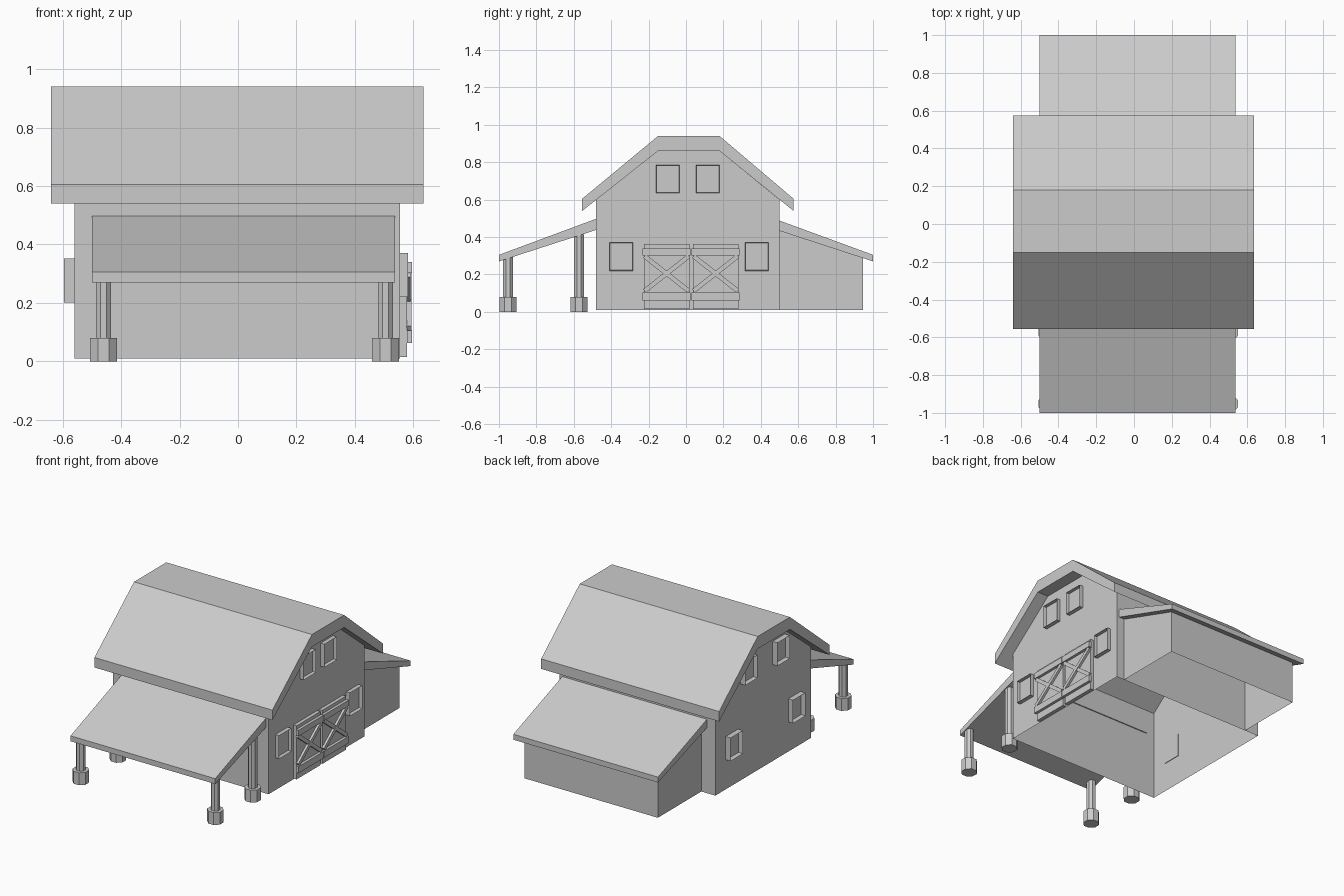
import bpy, bmesh
from math import atan2, hypot, pi, cos
from mathutils import Matrix, Vector

if "Cube" in bpy.data.objects:
    bpy.data.objects.remove(bpy.data.objects["Cube"])


def finish(bm, name, recalc=True):
    if recalc:
        bmesh.ops.recalc_face_normals(bm, faces=bm.faces)
    me = bpy.data.meshes.new(name)
    bm.to_mesh(me)
    bm.free()
    ob = bpy.data.objects.new(name, me)
    bpy.context.collection.objects.link(ob)
    return ob


def prism(name, pts, x0, x1, skip=()):
    """Extrude a (y, z) profile along x, leaving out the listed edge faces."""
    bm = bmesh.new()
    a = [bm.verts.new((x0, y, z)) for y, z in pts]
    b = [bm.verts.new((x1, y, z)) for y, z in pts]
    bm.faces.new(a[::-1])
    bm.faces.new(b)
    n = len(pts)
    for i in range(n):
        if i not in skip:
            j = (i + 1) % n
            bm.faces.new((a[i], a[j], b[j], b[i]))
    return finish(bm, name)


def box_bm(x0, x1, y0, y1, z0, z1):
    bm = bmesh.new()
    mid = Vector(((x0 + x1) / 2, (y0 + y1) / 2, (z0 + z1) / 2))
    size = Matrix.Diagonal((x1 - x0, y1 - y0, z1 - z0, 1))
    bmesh.ops.create_cube(bm, size=1, matrix=Matrix.Translation(mid) @ size)
    return bm


def box(name, *lim):
    return finish(box_bm(*lim), name)


def brace(name, x0, x1, p, q, width):
    """Diagonal board between two (y, z) points."""
    length = hypot(q[0] - p[0], q[1] - p[1])
    ob = box(name, x0, x1, -length / 2, length / 2, -width / 2, width / 2)
    ob.location = (0, (p[0] + q[0]) / 2, (p[1] + q[1]) / 2)
    ob.rotation_euler.x = atan2(q[1] - p[1], q[0] - p[0])


def window(name, side, wall, outer, y, z):
    """Thin-rimmed box with a recessed pane, on the left or right wall."""
    lo, hi = sorted((wall - side * 0.004, outer))
    bm = box_bm(lo, hi, y - 0.063, y + 0.063, z - 0.075, z + 0.075)
    bm.normal_update()
    front = [f for f in bm.faces if f.normal.x * side > 0.9]
    bmesh.ops.inset_region(bm, faces=front, thickness=0.004)
    bmesh.ops.translate(bm, verts=front[0].verts,
                        vec=(-side * (abs(outer - wall) - 0.006), 0, 0))
    finish(bm, name)


def octagon_column(name, x, y, z0, z1, width):
    bm = bmesh.new()
    r = width / 2 / cos(pi / 8)
    m = Matrix.Translation((x, y, (z0 + z1) / 2)) @ Matrix.Rotation(pi / 8, 4, 'Z')
    bmesh.ops.create_cone(bm, cap_ends=True, segments=8, radius1=r, radius2=r,
                          depth=z1 - z0, matrix=m)
    finish(bm, name)


# Barn walls: open underneath and closed above by the roof
prism("barn_walls", [(-0.48, 0.01), (-0.48, 0.60), (-0.15, 0.86), (0.18, 0.86),
                     (0.50, 0.60), (0.50, 0.01)], -0.56, 0.555, skip=(1, 2, 3, 5))

# Gambrel roof slab
prism("main_roof", [(-0.555, 0.605), (-0.15, 0.94), (0.18, 0.94), (0.575, 0.605),
                    (0.575, 0.54), (0.18, 0.86), (-0.15, 0.86), (-0.555, 0.54)],
      -0.64, 0.635)

# Front porch roof and rear lean-to roof
prism("porch_roof", [(-1, 0.305), (-0.475, 0.50), (-0.475, 0.44), (-1, 0.27)],
      -0.50, 0.537)
prism("lean_to_roof", [(1, 0.305), (0.495, 0.49), (0.495, 0.435), (1, 0.27)],
      -0.50, 0.537)

# Lean-to walls, open underneath and against the barn
prism("lean_to_walls", [(0.50, 0.01), (0.50, 0.435), (0.945, 0.288), (0.945, 0.01)],
      -0.46, 0.497, skip=(0, 1, 3))

# Porch posts with block feet
for x, sx in ((-0.46, "left"), (0.505, "right")):
    for y, top, sy in ((-0.952, 0.295), (-0.572, 0.415)) and (
            (-0.952, 0.295, "front"), (-0.572, 0.415, "rear")):
        octagon_column(f"post_foot_{sy}_{sx}", x, y, 0, 0.08, 0.092)
        octagon_column(f"post_{sy}_{sx}", x, y, 0.08, top, 0.052)

# Windows: two high and two low on each gable end
for i, (y, z) in enumerate(((-0.097, 0.71), (0.117, 0.71), (-0.347, 0.295), (0.378, 0.295))):
    window(f"right_window_{i + 1}", 1, 0.555, 0.582, y, z)
for i, (y, z) in enumerate(((-0.15, 0.71), (0.18, 0.71), (-0.31, 0.277), (0.33, 0.277))):
    window(f"left_window_{i + 1}", -1, -0.56, -0.595, y, z)

# Double barn door: panel, rails, stiles and crossed braces per leaf
for n, (y0, y1) in enumerate(((-0.225, 0.018), (0.037, 0.28))):
    box(f"door_panel_{n + 1}", 0.55, 0.578, y0, y1, 0.015, 0.362)
    a, b = y0 - 0.007, y1 + 0.007
    box(f"door_top_rail_{n + 1}", 0.578, 0.596, a, b, 0.302, 0.34)
    box(f"door_bottom_rail_{n + 1}", 0.578, 0.596, a, b, 0.062, 0.105)
    brace(f"door_brace_up_{n + 1}", 0.576, 0.593, (a + 0.01, 0.112), (b - 0.01, 0.298), 0.024)
    brace(f"door_brace_down_{n + 1}", 0.576, 0.590, (a + 0.01, 0.298), (b - 0.01, 0.112), 0.024)
